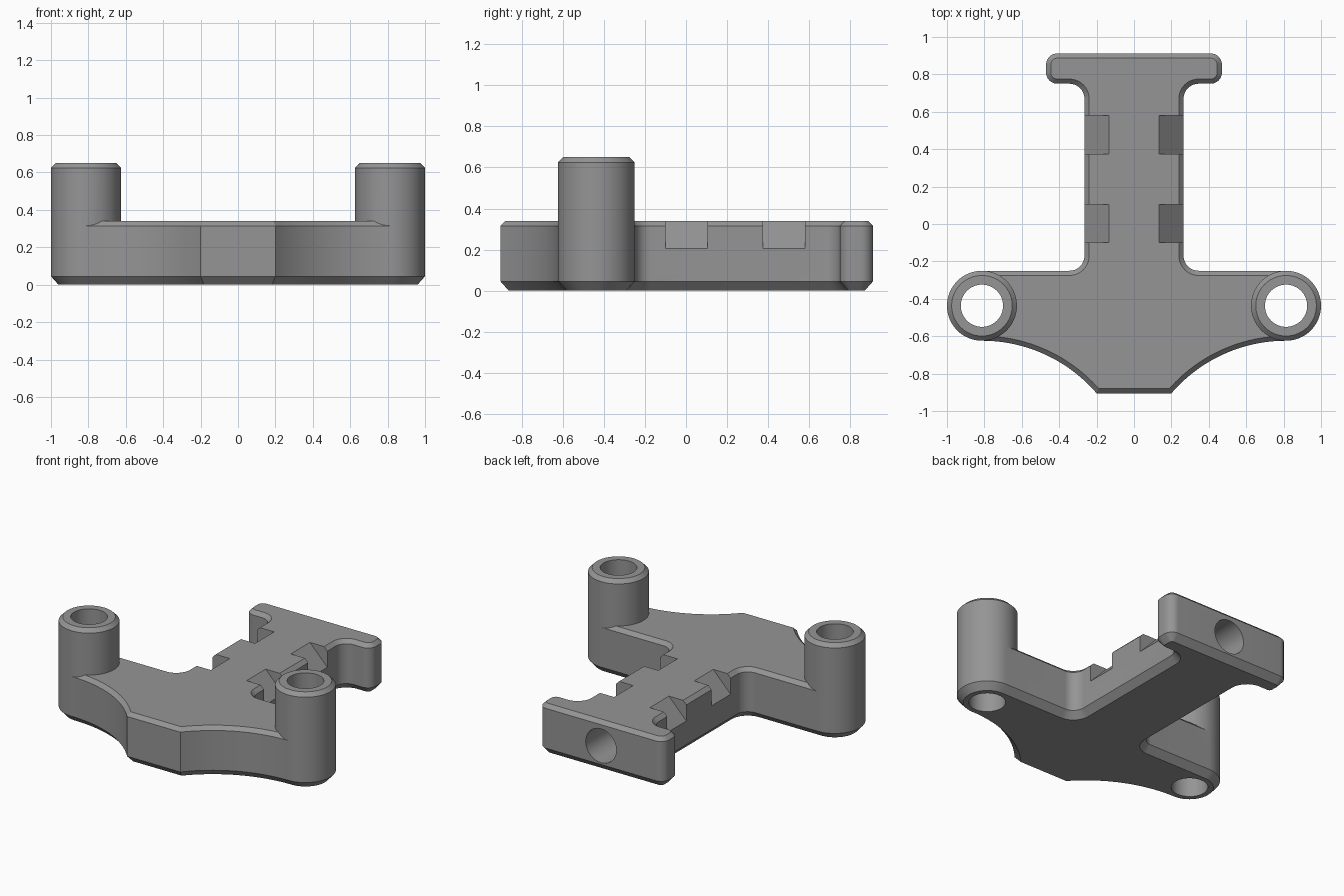
import bpy, bmesh, math
from mathutils import Matrix, Vector

if "Cube" in bpy.data.objects:
    bpy.data.objects.remove(bpy.data.objects["Cube"])

grey = bpy.data.materials.new("mid grey")
grey.diffuse_color = (0.3, 0.3, 0.3, 1)
grey.use_nodes = True
grey.node_tree.nodes["Principled BSDF"].inputs["Base Color"].default_value = grey.diffuse_color

POST = Vector((0.813, -0.437))   # centre of the right post
POST_R, BORE_R = 0.187, 0.113


def arc(cx, cy, r, a0, a1, n):
    return [Vector((cx + r * math.cos(math.radians(a0 + (a1 - a0) * i / n)),
                    cy + r * math.sin(math.radians(a0 + (a1 - a0) * i / n))))
            for i in range(n + 1)]


def clean(pts):
    return [p for i, p in enumerate(pts) if (p - pts[i - 1]).length > 1e-4]


def inset(pts, d):
    """Move a counter-clockwise outline inwards by d."""
    out = []
    for i, p in enumerate(pts):
        a = (p - pts[i - 1]).normalized()
        b = (pts[(i + 1) % len(pts)] - p).normalized()
        na, nb = Vector((-a.y, a.x)), Vector((-b.y, b.x))
        out.append(p + (na + nb) * d / (1 + na.dot(nb)))
    return out


def loft(name, pts, levels):
    """Stack the outline at (z, inset) levels and cap both ends."""
    bm = bmesh.new()
    rings = [[bm.verts.new((p.x, p.y, z)) for p in inset(pts, d)] for z, d in levels]
    n = len(pts)
    for lo, hi in zip(rings, rings[1:]):
        for i in range(n):
            j = (i + 1) % n
            bm.faces.new((lo[i], lo[j], hi[j], hi[i]))
    bm.faces.new(rings[0][::-1])
    bm.faces.new(rings[-1])
    mesh = bpy.data.meshes.new(name)
    bm.to_mesh(mesh)
    bm.free()
    ob = bpy.data.objects.new(name, mesh)
    bpy.context.collection.objects.link(ob)
    mesh.materials.append(grey)
    return ob


def combine(base, tool, operation):
    bpy.context.view_layer.objects.active = base
    mod = base.modifiers.new(operation, 'BOOLEAN')
    mod.operation, mod.solver, mod.object = operation, 'EXACT', tool
    bpy.ops.object.modifier_apply(modifier=mod.name)
    bpy.data.objects.remove(tool)


# right half of the outline, from the front edge round to the back bar
R = 0.809
half = [Vector((0.2, -0.905))]
half += arc(POST.x, POST.y - POST_R - R, R, 139.3, 90, 24)[1:]   # concave front flank
half += arc(POST.x, POST.y, POST_R, -90, 90, 32)                 # post end
half += arc(0.345, -0.17, 0.08, 270, 180, 10)                    # arm to stem fillet
half += arc(0.345, 0.67, 0.08, 180, 90, 10)                      # stem to bar fillet
half += arc(0.41, 0.81, 0.06, -90, 0, 10)                        # bar corners
half += arc(0.41, 0.852, 0.06, 0, 90, 10)
outline = clean(half + [Vector((-p.x, p.y)) for p in reversed(half)])

# chamfered plate
body = loft("bracket_body", outline, [(0, 0.04), (0.045, 0), (0.315, 0), (0.34, 0.025)])

for s in (-1, 1):
    # upright post with a through bore
    ring = clean(arc(s * POST.x, POST.y, POST_R, -90, 270, 64)[:-1])
    combine(body, loft("post", ring, [(0.2, 0), (0.625, 0), (0.65, 0.025)]), 'UNION')
    bore = arc(s * POST.x, POST.y, BORE_R, 0, 360, 48)[:-1]
    combine(body, loft("bore", bore, [(-0.1, 0), (0.8, 0)]), 'DIFFERENCE')
    # sloped notches along the stem edges
    for y in (-0.1, 0.375):
        tri = [Vector((0.115, 0.36)), Vector((0.285, 0.185)), Vector((0.4, 0.185)), Vector((0.4, 0.36))]
        if s < 0:
            tri = [Vector((-p.x, p.y)) for p in reversed(tri)]
        notch = loft("notch", tri, [(-y - 0.205, 0), (-y, 0)])
        notch.data.transform(Matrix.Rotation(math.pi / 2, 4, 'X'))
        combine(body, notch, 'DIFFERENCE')

# blind socket in the back bar
socket = loft("socket", arc(0, 0.172, 0.115, 0, 360, 48)[:-1], [(-1.1, 0), (-0.4, 0)])
socket.data.transform(Matrix.Rotation(math.pi / 2, 4, 'X'))
combine(body, socket, 'DIFFERENCE')

bpy.ops.object.select_all(action='DESELECT')
body.select_set(True)
bpy.context.view_layer.objects.active = body
bpy.ops.object.shade_smooth_by_angle(angle=math.radians(25))
